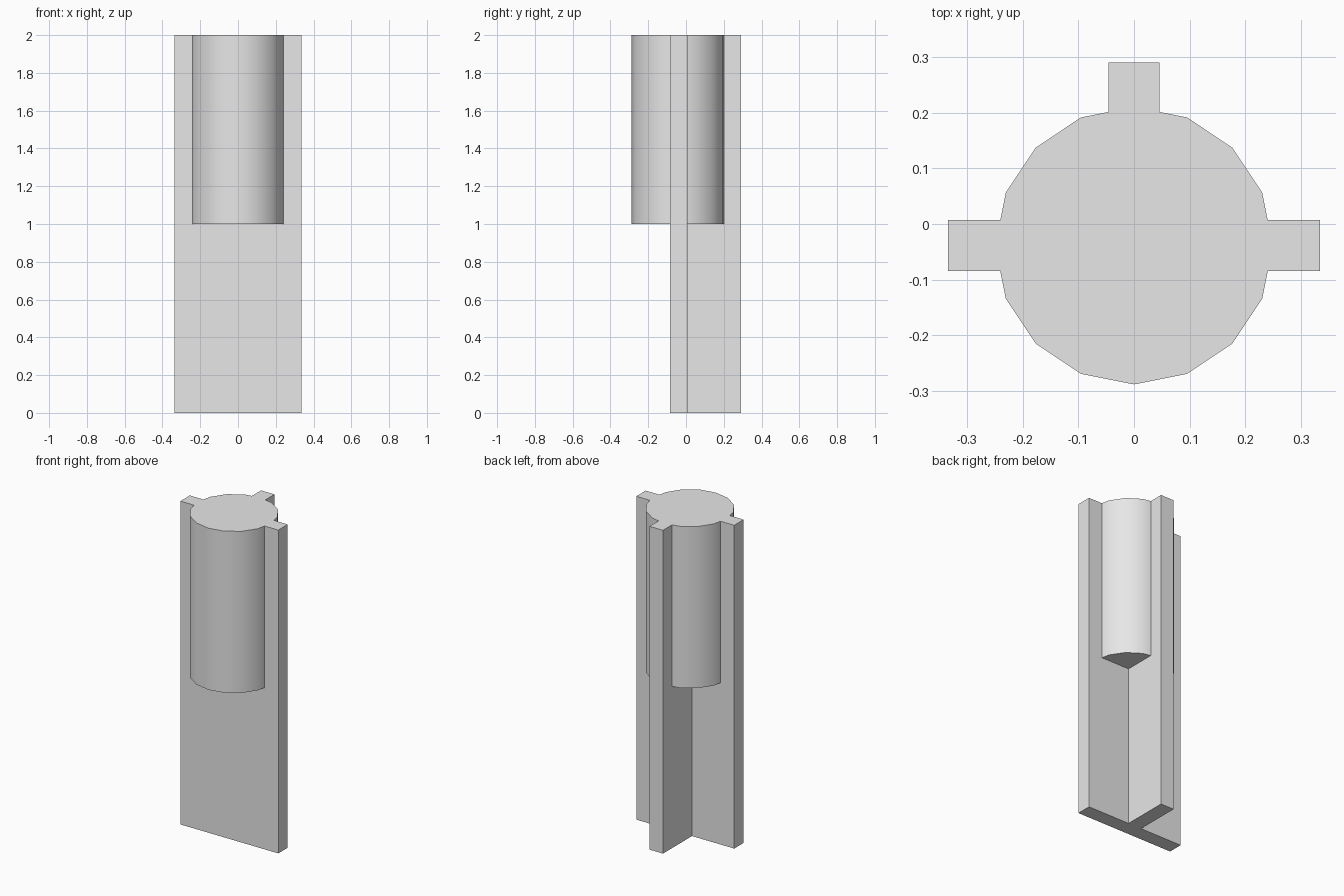
import bpy
import math

cube = bpy.data.objects.get("Cube")
if cube:
    bpy.data.objects.remove(cube, do_unlink=True)

grey = bpy.data.materials.new("plain_grey")
grey.use_nodes = True
grey.diffuse_color = (0.8, 0.8, 0.8, 1)
grey.node_tree.nodes["Principled BSDF"].inputs["Base Color"].default_value = (0.8, 0.8, 0.8, 1)

HEIGHT = 2.0
HALF_WIDTH = 0.335
WALL_FRONT, WALL_BACK = -0.085, 0.007
FIN_HALF, FIN_BACK = 0.046, 0.291
RADIUS = 0.25
WALL_MID = (WALL_FRONT + WALL_BACK) / 2


def box(name, x0, x1, y0, y1, z0, z1):
    bpy.ops.mesh.primitive_cube_add(size=1, location=((x0 + x1) / 2, (y0 + y1) / 2, (z0 + z1) / 2))
    ob = bpy.context.object
    ob.name = name
    ob.scale = (x1 - x0, y1 - y0, z1 - z0)
    bpy.ops.object.transform_apply(location=False, rotation=False, scale=True)
    ob.data.materials.append(grey)
    return ob


# Full-height wall and the fin that braces it from behind
box("cross_wall", -HALF_WIDTH, HALF_WIDTH, WALL_FRONT, WALL_BACK, 0, HEIGHT)
box("rear_fin", -FIN_HALF, FIN_HALF, WALL_BACK, FIN_BACK, 0, HEIGHT)

# Round column around the upper half, softly shaded with sharp rims
bpy.ops.mesh.primitive_cylinder_add(vertices=16, radius=RADIUS, depth=HEIGHT / 2,
                                    location=(0, WALL_MID, HEIGHT * 0.75))
column = bpy.context.object
column.name = "upper_column"
column.data.materials.append(grey)
bpy.ops.object.shade_smooth_by_angle(angle=math.radians(30))
